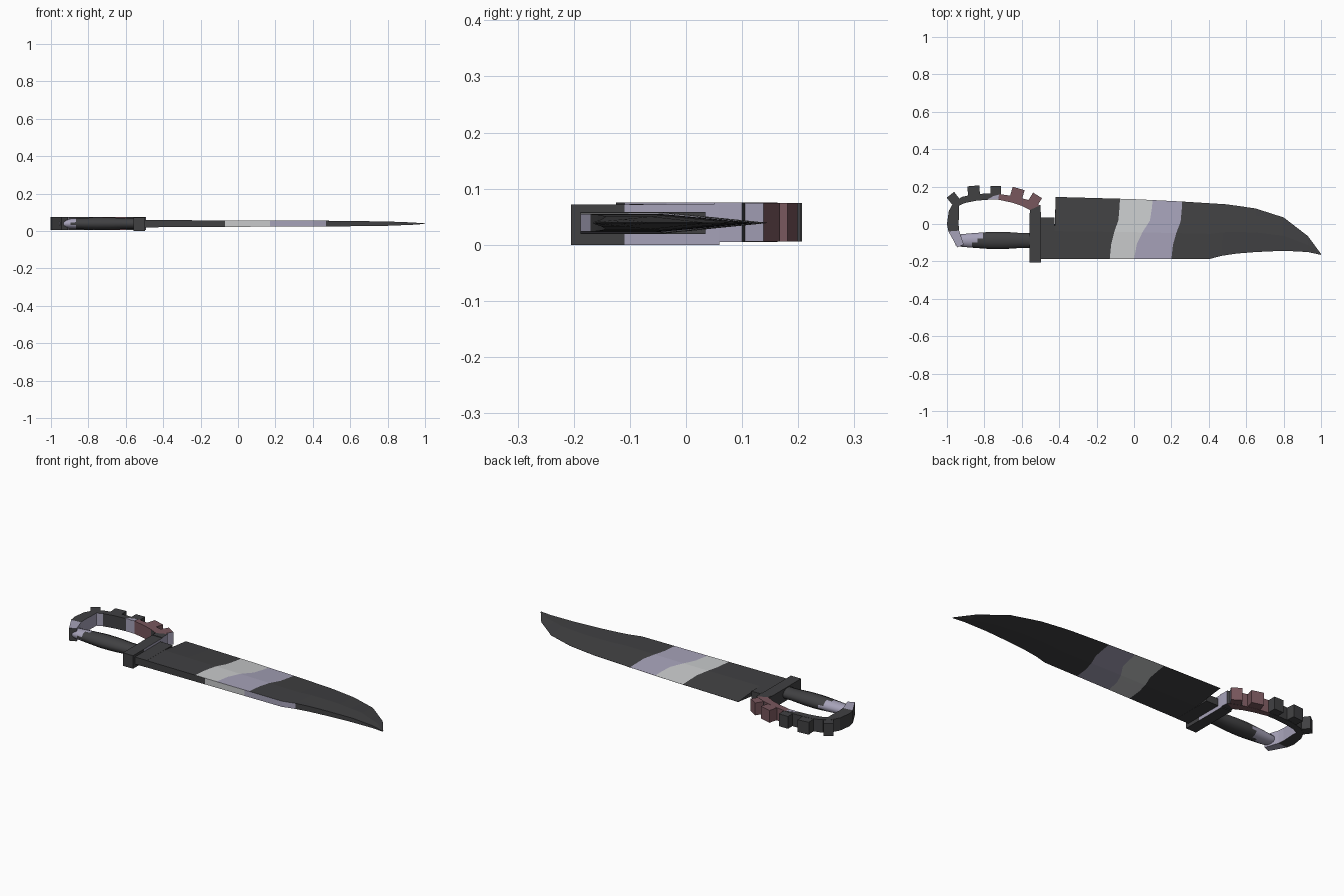
import bpy, bmesh, math
from mathutils import Matrix, Vector

if "Cube" in bpy.data.objects:
    bpy.data.objects.remove(bpy.data.objects["Cube"])

DARK, GREY, LAV, RED = range(4)
MATS = []
for name, rgb in (("dark_steel", (0.052, 0.052, 0.055)), ("pale_grey", (0.58, 0.59, 0.60)),
                  ("lavender", (0.38, 0.36, 0.48)), ("dull_maroon", (0.19, 0.095, 0.11))):
    m = bpy.data.materials.new(name)
    m.diffuse_color = (*rgb, 1)
    m.use_nodes = True
    m.node_tree.nodes["Principled BSDF"].inputs["Base Color"].default_value = m.diffuse_color
    MATS.append(m)


def finish(name, bm, rule=None):
    """Turn a bmesh into an object; rule(centre, normal) gives the face colour."""
    bmesh.ops.recalc_face_normals(bm, faces=bm.faces)
    if rule:
        for f in bm.faces:
            f.material_index = rule(f.calc_center_median(), f.normal)
    me = bpy.data.meshes.new(name)
    bm.to_mesh(me)
    bm.free()
    for m in MATS:
        me.materials.append(m)
    ob = bpy.data.objects.new(name, me)
    bpy.context.collection.objects.link(ob)
    return ob


def prism(name, pts, z0, z1, rule=None):
    bm = bmesh.new()
    lo = [bm.verts.new((x, y, z0)) for x, y in pts]
    hi = [bm.verts.new((x, y, z1)) for x, y in pts]
    bm.faces.new(lo)
    bm.faces.new(hi)
    for i in range(len(pts)):
        j = (i + 1) % len(pts)
        bm.faces.new((lo[i], lo[j], hi[j], hi[i]))
    return finish(name, bm, rule)


def loft(name, rings, rule=None):
    """Skin a row of closed rings and cap both ends."""
    bm = bmesh.new()
    vs = [[bm.verts.new(p) for p in r] for r in rings]
    n = len(vs[0])
    for a, b in zip(vs, vs[1:]):
        for i in range(n):
            j = (i + 1) % n
            bm.faces.new((a[i], a[j], b[j], b[i]))
    bm.faces.new(vs[0])
    bm.faces.new(vs[-1])
    return finish(name, bm, rule)


def lerp(table, x):
    for (x0, y0), (x1, y1) in zip(table, table[1:]):
        if x <= x1:
            return y0 + (y1 - y0) * max(0, (x - x0) / (x1 - x0))
    return table[-1][1]


# Blade: thick back at -y, ground to a sharp edge at +y, columns bend along the stripes
BACK = [(-0.43, -0.188), (0.4, -0.188), (0.5, -0.162), (0.65, -0.15), (0.8, -0.143), (0.93, -0.15), (1, -0.165)]
EDGE = [(-0.43, 0.145), (0.0, 0.133), (0.26, 0.12), (0.5, 0.105), (0.65, 0.083), (0.8, 0.035), (0.93, -0.065), (1, -0.16)]
HALF = [(-0.43, 0.0185), (0, 0.0165), (0.5, 0.015), (0.8, 0.011), (0.93, 0.006), (1, 0.001)]
WAVE = [(0, 0), (0.25, 0.15), (0.45, 0.45), (0.65, 0.85), (0.85, 0.95), (1, 1)]
COLS = [(-0.43, 0.01), (-0.3, 0.03), (-0.13, 0.055), (-0.07, 0.06), (0.0, 0.1), (0.17, 0.06), (0.2, 0.058),
        (0.33, 0.03), (0.4, 0.02), (0.47, 0.02), (0.55, 0), (0.65, 0), (0.73, 0), (0.8, 0), (0.87, 0), (0.93, 0), (1, 0)]
ROWS = [0, 0.12, 0.25, 0.35, 0.45, 0.55, 0.65, 0.75, 0.85, 1]
RIDGE, ZC = 0.45, 0.039


def blade_ring(x0, bend):
    side = []
    for v in ROWS:
        x = x0 + bend * lerp(WAVE, v)
        b, e = lerp(BACK, x), lerp(EDGE, x)
        h = lerp(HALF, x) * min(1, (1 - v) / (1 - RIDGE)) + 0.0004
        side.append((x, b + (e - b) * v, h))
    return ([Vector((x, y, ZC + h)) for x, y, h in side]
            + [Vector((x, y, ZC - h)) for x, y, h in reversed(side)])


def blade_colour(c, n):
    if n.y < -0.7:                                   # back of the blade
        return GREY if -0.07 < c.x < 0.17 else LAV if 0.17 < c.x < 0.47 else DARK
    v = (c.y - lerp(BACK, c.x)) / (lerp(EDGE, c.x) - lerp(BACK, c.x))
    w = lerp(WAVE, v)
    if c.x < -0.13 + 0.055 * w or c.x > 0.2 + 0.058 * w:
        return DARK
    return GREY if c.x < 0.1 * w else LAV


loft("blade", [blade_ring(*c) for c in COLS], blade_colour)

# Short tang block between blade and guard
prism("blade_root", [(-0.51, -0.188), (-0.425, -0.188), (-0.425, 0.035), (-0.51, 0.035)], ZC - 0.0195, ZC + 0.0195)

# Cross guard
prism("guard", [(-0.56, -0.205), (-0.498, -0.205), (-0.498, -0.11), (-0.498, 0.06), (-0.56, 0.06)], 0, 0.072,
      lambda c, n: LAV if n.x > 0.7 and c.y > -0.1 else DARK)

# Knuckle bow: outer and inner points, from the pommel round to the guard
BOW = [(-0.945, -0.125, -0.91, -0.11), (-0.992, -0.04, -0.935, -0.035), (-1.0, 0.0, -0.938, 0.0),
       (-0.99, 0.07, -0.935, 0.06), (-0.965, 0.115, -0.935, 0.098), (-0.92, 0.145, -0.905, 0.112),
       (-0.85, 0.16, -0.84, 0.125), (-0.78, 0.163, -0.775, 0.13), (-0.72, 0.16, -0.725, 0.13),
       (-0.65, 0.15, -0.655, 0.115), (-0.57, 0.13, -0.60, 0.097), (-0.50, 0.10, -0.556, 0.075),
       (-0.498, 0.05, -0.558, 0.05)]
Z0, Z1 = 0.005, 0.075


def bow_colour(c, n):
    if abs(n.z) > 0.7:
        if c.y < -0.04:
            return LAV
        return RED if c.x > -0.72 and c.y > 0.08 else DARK
    if c.x > -0.54:
        return LAV if n.x > 0.5 else DARK
    inner = n.y < -0.5 if c.y > 0.1 else n.x > 0.5
    if inner:
        return RED if c.x > -0.72 else LAV if c.x < -0.9 or c.x > -0.79 else DARK
    return RED if c.x > -0.72 and c.y > 0.1 else DARK


loft("knuckle_bow", [[Vector((a, b, Z0)), Vector((a, b, Z1)), Vector((c, d, Z1)), Vector((c, d, Z0))]
                     for a, b, c, d in BOW], bow_colour)

# Lavender patch beside the maroon area of the bow
prism("bow_patch", [(-0.785, 0.131), (-0.725, 0.131), (-0.722, 0.157), (-0.75, 0.15)], Z1 - 0.002, Z1 + 0.0007,
      lambda c, n: LAV)

# Square teeth: centre, outward angle, width
TEETH = [(-0.965, 0.135, 128, 0.05, DARK), (-0.857, 0.177, 95, 0.064, DARK), (-0.738, 0.177, 90, 0.056, DARK),
         (-0.624, 0.164, 74, 0.066, RED), (-0.53, 0.13, 58, 0.056, RED)]
for i, (cx, cy, ang, w, col) in enumerate(TEETH):
    rot = Matrix.Rotation(math.radians(ang), 2)
    pts = [Vector((cx, cy)) + rot @ Vector((d, t)) for d, t in
           ((-0.028, -w / 2), (0.027, -w / 2), (0.027, w / 2), (-0.028, w / 2))]
    last = i == 4
    prism(f"bow_tooth_{i + 1}", pts, Z0 + 0.001, Z1 - 0.001,
          lambda c, n, col=col, last=last: LAV if last and n.x > 0.7 and abs(n.z) < 0.5 else col)

# Grip: swelling round handle
RAD = [(-0.955, 0.026), (-0.93, 0.034), (-0.88, 0.039), (-0.76, 0.048), (-0.68, 0.047), (-0.6, 0.041), (-0.54, 0.042)]
rings = []
for k in range(15):
    x = -0.955 + 0.415 * k / 14
    r = lerp(RAD, x)
    rings.append([Vector((x, -0.088 + r * math.cos(a), 0.039 + 0.72 * r * math.sin(a)))
                  for a in (math.tau * (i + 0.5) / 12 for i in range(12))])
grip = loft("grip", rings, lambda c, n: LAV if c.x < -0.84 + 1.1 * (c.y + 0.088) else DARK)
bpy.context.view_layer.objects.active = grip
grip.select_set(True)
bpy.ops.object.shade_smooth_by_angle(angle=math.radians(40))
